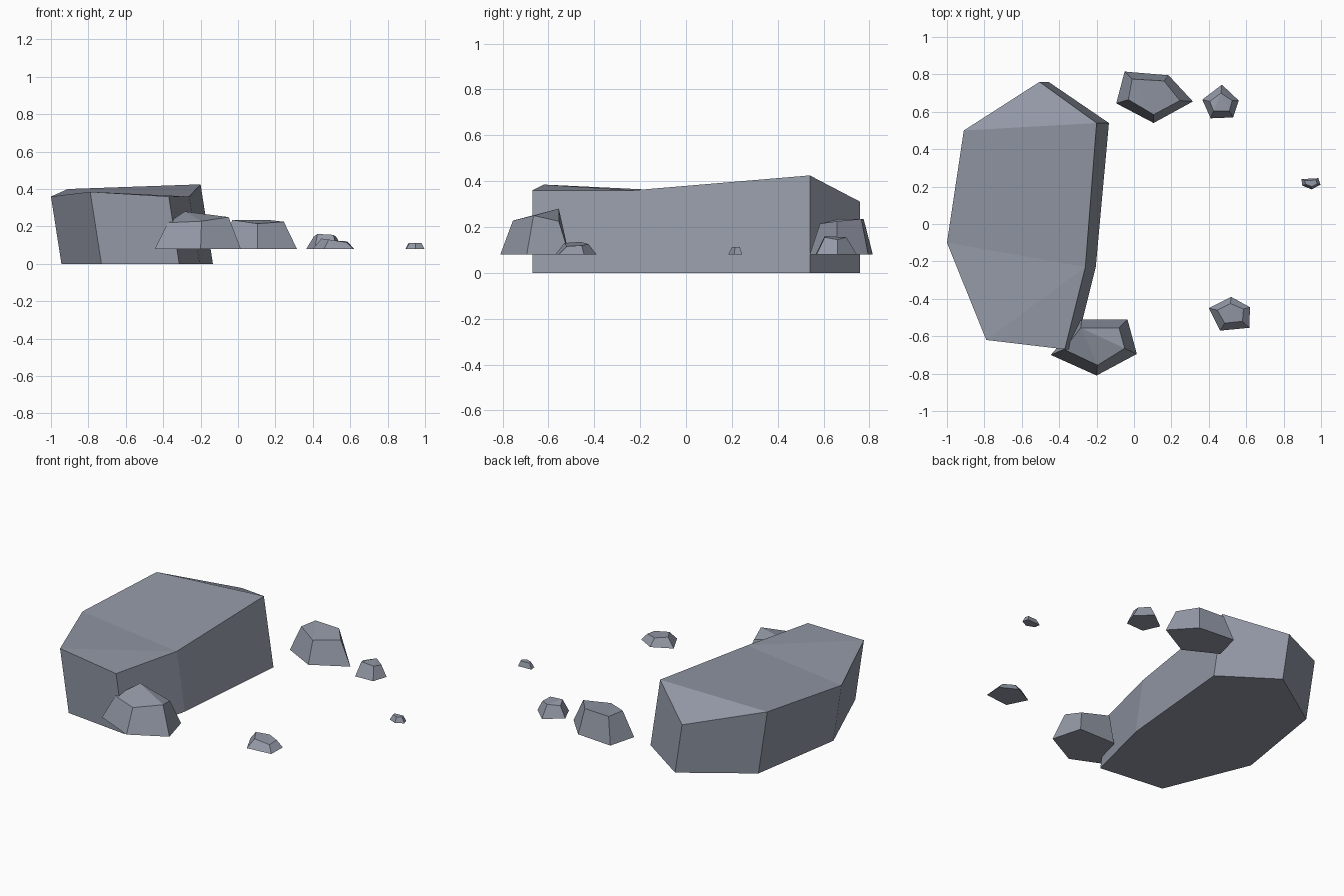
import bpy, bmesh

stone = bpy.data.materials.new("blue_grey_stone")
stone.diffuse_color = (0.29, 0.315, 0.38, 1)


def rock(name, bottom, top, caps):
    """Prism between two matching rings, with the top split into facets."""
    bm = bmesh.new()
    low = [bm.verts.new(p) for p in bottom]
    high = [bm.verts.new(p) for p in top]
    n = len(low)
    bm.faces.new(low[::-1])
    for i in range(n):
        j = (i + 1) % n
        bm.faces.new((low[i], low[j], high[j], high[i]))
    for cap in caps:
        bm.faces.new([high[i] for i in cap])
    bmesh.ops.recalc_face_normals(bm, faces=bm.faces)
    mesh = bpy.data.meshes.new(name)
    bm.to_mesh(mesh)
    bm.free()
    mesh.materials.append(stone)
    bpy.context.collection.objects.link(bpy.data.objects.new(name, mesh))


# Large boulder: sides lean towards -x as they rise
crown = [(-0.505, 0.76, 0.31), (-0.91, 0.50, 0.40), (-1.0, -0.10, 0.36),
         (-0.79, -0.62, 0.385), (-0.37, -0.67, 0.36), (-0.26, -0.23, 0.36),
         (-0.20, 0.54, 0.425)]
foot = [(x + 0.155 * z, y, 0) for x, y, z in crown]
rock("large_boulder", foot, crown,
     [(0, 1, 6), (1, 2, 5, 6), (2, 3, 5), (3, 4, 5)])

# Small five-sided stones, first top corner is the fan centre
FAN = [(0, 1, 2), (0, 2, 3), (0, 3, 4)]
stones = {
    "front_stone": (
        [(-0.28, -0.51), (-0.445, -0.70), (-0.20, -0.81), (0.015, -0.695), (-0.035, -0.51)],
        [(-0.285, -0.555, 0.28), (-0.375, -0.67, 0.22), (-0.195, -0.755, 0.228),
         (-0.05, -0.665, 0.25), (-0.08, -0.555, 0.225)]),
    "back_stone": (
        [(0.105, 0.54), (0.315, 0.655), (0.185, 0.795), (-0.05, 0.815), (-0.095, 0.645)],
        [(0.105, 0.585, 0.215), (0.245, 0.66, 0.225), (0.16, 0.765, 0.235),
         (-0.01, 0.775, 0.235), (-0.03, 0.665, 0.235)]),
    "back_pebble": (
        [(0.47, 0.745), (0.365, 0.665), (0.41, 0.565), (0.53, 0.57), (0.56, 0.66)],
        [(0.465, 0.70, 0.155), (0.405, 0.655, 0.145), (0.425, 0.605, 0.16),
         (0.51, 0.605, 0.155), (0.525, 0.66, 0.145)]),
    "front_pebble": (
        [(0.52, -0.39), (0.40, -0.45), (0.46, -0.57), (0.617, -0.555), (0.62, -0.445)],
        [(0.515, -0.425, 0.125), (0.445, -0.46, 0.135), (0.485, -0.53, 0.13),
         (0.58, -0.52, 0.115), (0.585, -0.455, 0.12)]),
    "tiny_pebble": (
        [(0.895, 0.24), (0.90, 0.205), (0.95, 0.185), (0.997, 0.21), (0.985, 0.245)],
        [(0.913, 0.232), (0.917, 0.213), (0.95, 0.20), (0.98, 0.214), (0.973, 0.235)]),
}
for name, (base, top) in stones.items():
    rock(name, [(x, y, 0.08) for x, y in base],
         [p if len(p) == 3 else (*p, 0.112) for p in top], FAN)
